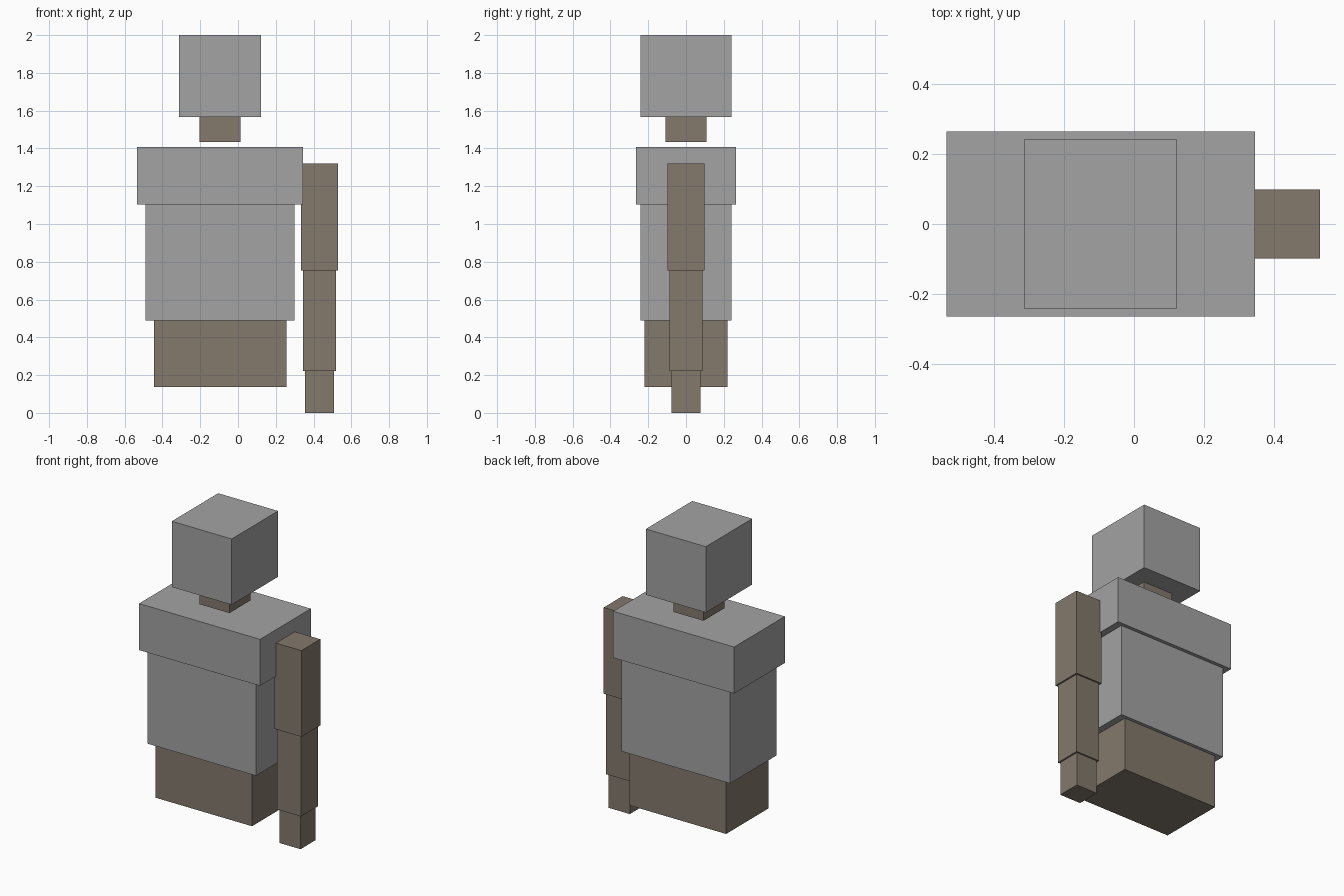
import bpy
import bmesh
from mathutils import Matrix, Vector

cube = bpy.data.objects.get("Cube")
if cube:
    bpy.data.objects.remove(cube, do_unlink=True)


def make_material(name, rgb):
    mat = bpy.data.materials.new(name)
    mat.use_nodes = True
    color = (*rgb, 1.0)
    mat.diffuse_color = color
    mat.node_tree.nodes["Principled BSDF"].inputs["Base Color"].default_value = color
    return mat


def box(name, x, width, depth, bottom, top, mat):
    """Flat-faced box centred on y = 0, spanning bottom to top."""
    mesh = bpy.data.meshes.new(name)
    bm = bmesh.new()
    place = Matrix.Translation((x, 0, (bottom + top) / 2))
    size = Matrix.Diagonal(Vector((width, depth, top - bottom, 1)))
    bmesh.ops.create_cube(bm, size=1, matrix=place @ size)
    bm.to_mesh(mesh)
    bm.free()
    mesh.materials.append(mat)
    obj = bpy.data.objects.new(name, mesh)
    bpy.context.collection.objects.link(obj)
    return obj


grey = make_material("grey", (0.366, 0.366, 0.372))
brown = make_material("taupe brown", (0.227, 0.191, 0.150))

BODY_X = -0.095
ARM_X = 0.432

# Head and floating neck
box("head", BODY_X, 0.436, 0.482, 1.567, 2.0, grey)
box("neck", BODY_X, 0.218, 0.218, 1.433, 1.567, brown)

# Stepped body
box("chest", BODY_X, 0.88, 0.528, 1.102, 1.408, grey)
box("torso", BODY_X, 0.79, 0.482, 0.49, 1.102, grey)
box("hips", BODY_X, 0.702, 0.44, 0.138, 0.49, brown)

# Single left arm, narrowing downwards
box("upper_arm", ARM_X, 0.196, 0.196, 0.753, 1.32, brown)
box("forearm", ARM_X, 0.175, 0.175, 0.222, 0.753, brown)
box("hand", ARM_X, 0.154, 0.154, 0.0, 0.222, brown)
